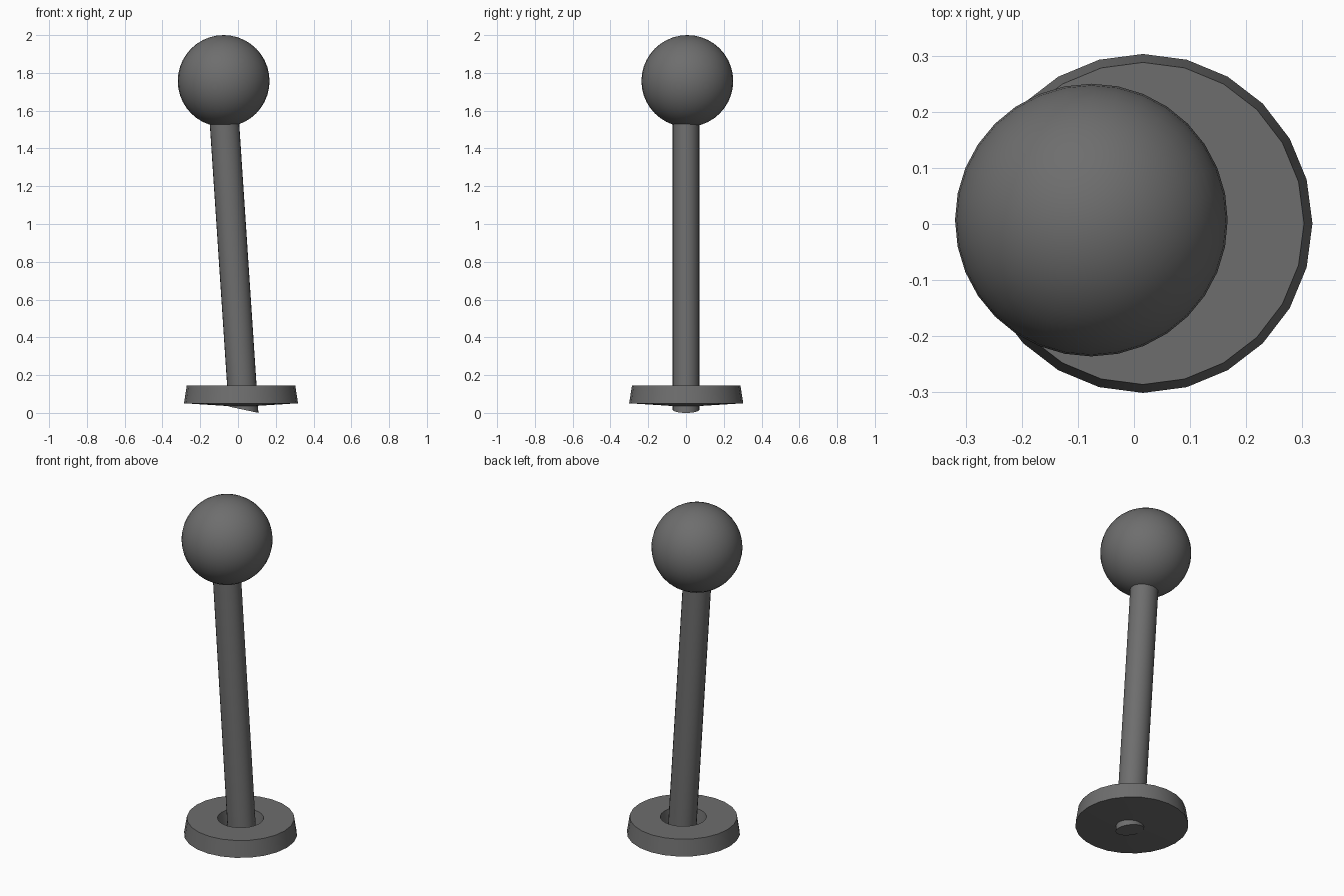
import bpy, bmesh, math
from mathutils import Vector

if "Cube" in bpy.data.objects:
    bpy.data.objects.remove(bpy.data.objects["Cube"])

grey = bpy.data.materials.new("dark grey")
grey.diffuse_color = (0.155, 0.155, 0.155, 1)
grey.use_nodes = True
grey.node_tree.nodes["Principled BSDF"].inputs["Base Color"].default_value = grey.diffuse_color


def finish(name, bm, angle):
    bmesh.ops.recalc_face_normals(bm, faces=bm.faces)
    mesh = bpy.data.meshes.new(name)
    bm.to_mesh(mesh)
    bm.free()
    mesh.materials.append(grey)
    ob = bpy.data.objects.new(name, mesh)
    bpy.context.collection.objects.link(ob)
    bpy.ops.object.select_all(action='DESELECT')
    ob.select_set(True)
    bpy.context.view_layer.objects.active = ob
    bpy.ops.object.shade_smooth_by_angle(angle=math.radians(angle))
    return ob


def stack(name, rings, n, angle=35):
    """Join rings given as functions of the angle, capping both ends."""
    bm = bmesh.new()
    loops = [[bm.verts.new(f(2 * math.pi * i / n)) for i in range(n)] for f in rings]
    for a, b in zip(loops, loops[1:]):
        for i in range(n):
            j = (i + 1) % n
            bm.faces.new((a[i], a[j], b[j], b[i]))
    bm.faces.new(loops[0])
    bm.faces.new(loops[-1])
    return finish(name, bm, angle)


# Base disc: tapered rim, slightly domed underside, socket in the top
def disc_ring(r, z):
    return lambda t: Vector((0.016 + r * math.cos(t), 0.001 + r * math.sin(t), z))


profile = [(0.08, 0.037), (0.302, 0.051), (0.287, 0.146), (0.123, 0.146), (0.11, 0.065)]
stack("base_disc", [disc_ring(r, z) for r, z in profile], 24)


# Leaning shaft with a slanted foot
def shaft_ring(z0, slant):
    def f(t):
        z = z0 - slant * math.cos(t)
        return Vector((0.03 - 0.0663 * z + 0.078 * math.cos(t), 0.071 * math.sin(t), z))
    return f


stack("shaft", [shaft_ring(0.017, 0.017), shaft_ring(1.62, 0)], 24)

# Ball head
bm = bmesh.new()
bmesh.ops.create_uvsphere(bm, u_segments=32, v_segments=20, radius=0.243)
bmesh.ops.translate(bm, verts=bm.verts, vec=(-0.076, 0.007, 1.757))
finish("ball_head", bm, 60)
